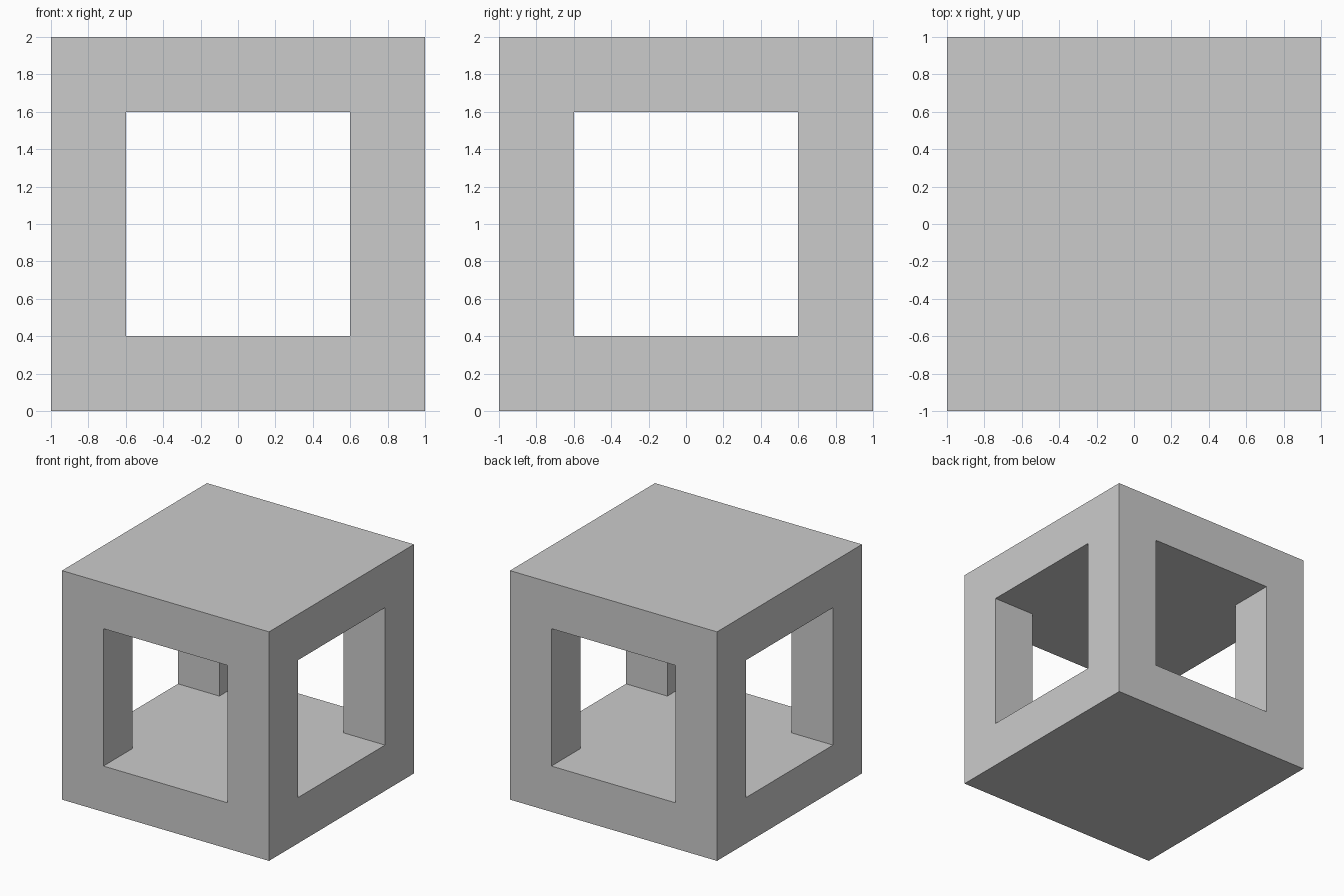
import bpy, bmesh

if "Cube" in bpy.data.objects:
    bpy.data.objects.remove(bpy.data.objects["Cube"])

OUT, HOLE, Z0, Z1 = 1.0, 0.6, 0.4, 1.6

# Solid cube block
bpy.ops.mesh.primitive_cube_add(size=2 * OUT, location=(0, 0, OUT))
frame = bpy.context.object
frame.name = "cube_frame"

# Plus-shaped cutter: two crossing tunnels in one clean prism
h, r = HOLE, OUT + 0.2
quarter = [(h, h), (h, r), (-h, r)]
outline = []
for _ in range(4):
    outline += quarter
    quarter = [(-y, x) for x, y in quarter]

bm = bmesh.new()
face = bm.faces.new([bm.verts.new((x, y, Z0)) for x, y in outline])
ext = bmesh.ops.extrude_face_region(bm, geom=[face])
bmesh.ops.translate(bm, vec=(0, 0, Z1 - Z0),
                    verts=[g for g in ext["geom"] if isinstance(g, bmesh.types.BMVert)])
bmesh.ops.recalc_face_normals(bm, faces=bm.faces)
mesh = bpy.data.meshes.new("tunnel_cutter")
bm.to_mesh(mesh)
bm.free()
cutter = bpy.data.objects.new("tunnel_cutter", mesh)
bpy.context.collection.objects.link(cutter)
cutter.hide_render = True

# Cut the four windows, then drop the helper
cut = frame.modifiers.new("windows", 'BOOLEAN')
cut.operation = 'DIFFERENCE'
cut.solver = 'EXACT'
cut.object = cutter
bpy.context.view_layer.objects.active = frame
bpy.ops.object.modifier_apply(modifier=cut.name)
bpy.data.objects.remove(cutter)
